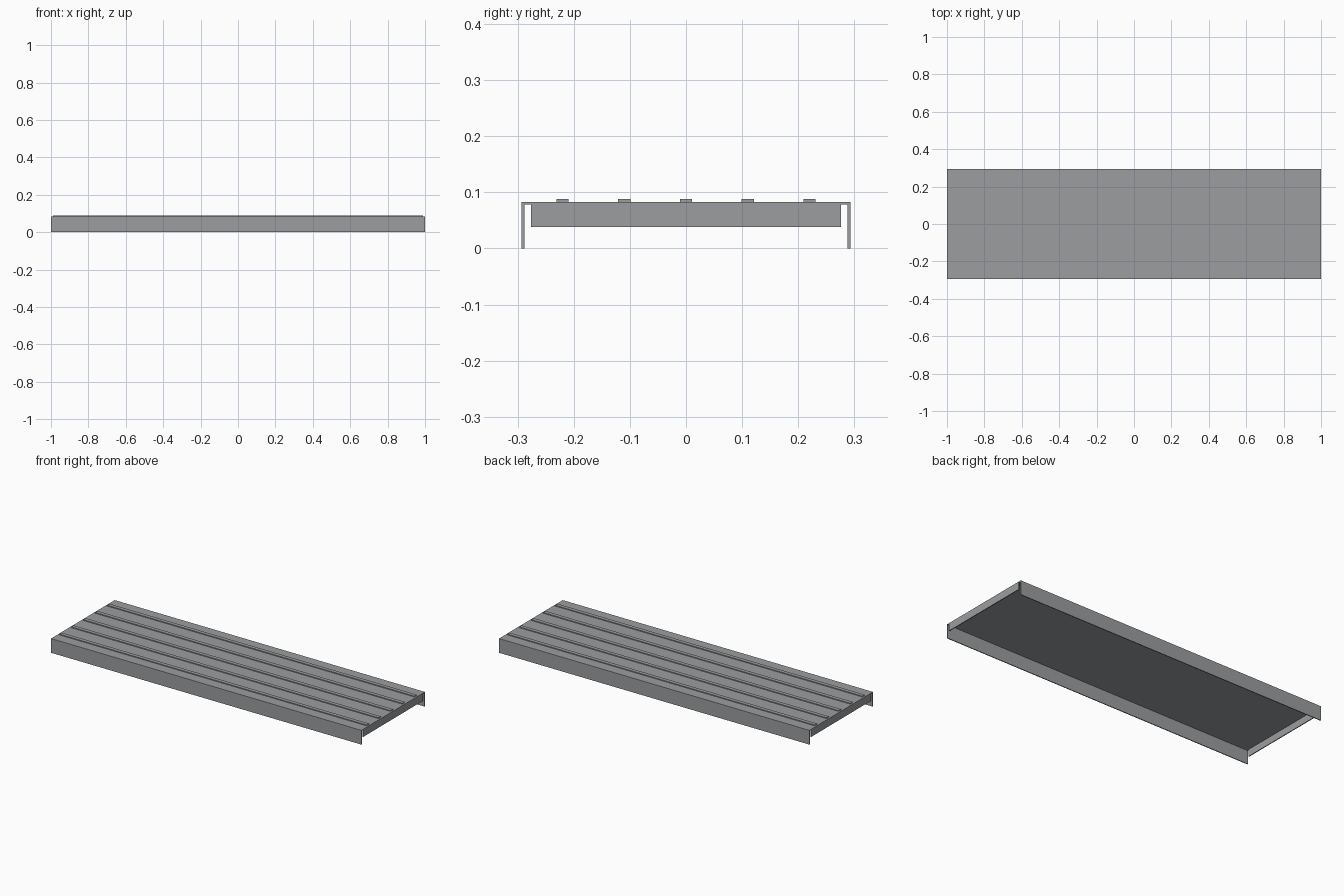
import bpy
import bmesh

default = bpy.data.objects.get("Cube")
if default:
    bpy.data.objects.remove(default, do_unlink=True)

LENGTH, HALF_WIDTH = 2.0, 0.293
SHEET = 0.005          # sheet metal thickness
DECK_TOP = 0.083
RIB_TOP = 0.088

steel = bpy.data.materials.new("grey_steel")
steel.use_nodes = True
grey = (0.33, 0.34, 0.35, 1)
steel.diffuse_color = grey
steel.node_tree.nodes["Principled BSDF"].inputs["Base Color"].default_value = grey


def extrude_profile(name, points, length):
    """Extrude a closed (y, z) profile along x, centred on x = 0."""
    bm = bmesh.new()
    face = bm.faces.new([bm.verts.new((-length / 2, y, z)) for y, z in points])
    result = bmesh.ops.extrude_face_region(bm, geom=[face])
    moved = [v for v in result["geom"] if isinstance(v, bmesh.types.BMVert)]
    bmesh.ops.translate(bm, verts=moved, vec=(length, 0, 0))
    bmesh.ops.recalc_face_normals(bm, faces=bm.faces)
    mesh = bpy.data.meshes.new(name)
    bm.to_mesh(mesh)
    bm.free()
    mesh.materials.append(steel)
    obj = bpy.data.objects.new(name, mesh)
    bpy.context.collection.objects.link(obj)
    return obj


def rectangle(y, half, low, high):
    return [(y - half, low), (y + half, low), (y + half, high), (y - half, high)]


# Folded deck: flat top with a flange down each long side
inner, under = HALF_WIDTH - SHEET, DECK_TOP - SHEET
half_profile = [(HALF_WIDTH, DECK_TOP), (HALF_WIDTH, 0), (inner, 0), (inner, under)]
mirrored = [(-y, z) for y, z in reversed(half_profile)]
extrude_profile("deck", half_profile + mirrored, LENGTH)

# End plates hanging under the deck, clear of the flanges
for side, x in (("left", 1), ("right", -1)):
    plate = extrude_profile(f"{side}_end_plate", rectangle(0, 0.276, 0.038, under), SHEET)
    plate.location.x = x * (LENGTH - SHEET) / 2

# Raised grip ribs running along the deck
for i in range(5):
    extrude_profile(f"grip_rib_{i + 1}",
                    rectangle((i - 2) * 0.11, 0.011, DECK_TOP, RIB_TOP), LENGTH - 0.02)
